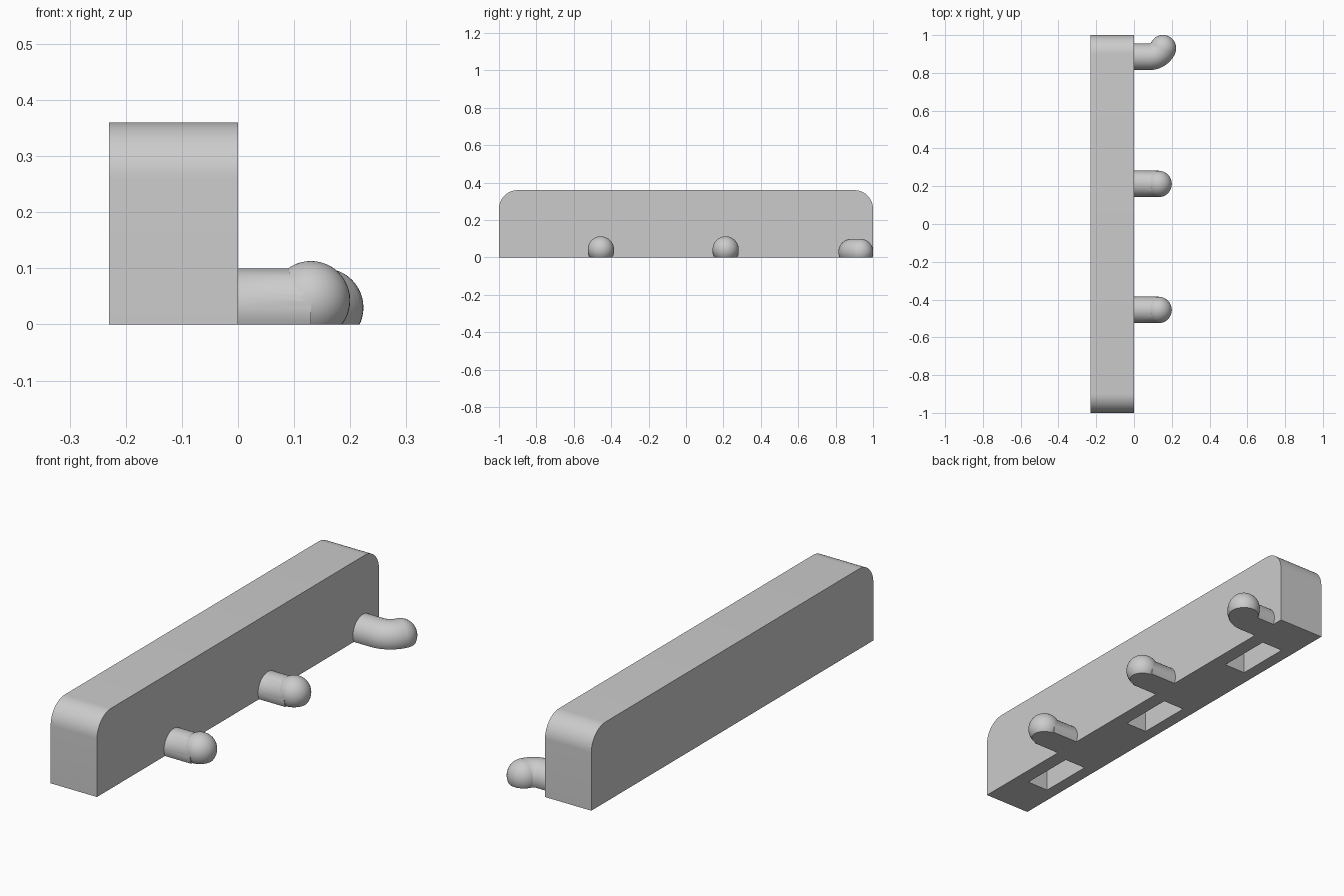
import bpy, bmesh, math
from mathutils import Vector

cube = bpy.data.objects.get("Cube")
if cube:
    bpy.data.objects.remove(cube, do_unlink=True)

grey = bpy.data.materials.new("light grey")
grey.use_nodes = True
COLOR = (0.6, 0.6, 0.6, 1)
grey.diffuse_color = COLOR
grey.node_tree.nodes["Principled BSDF"].inputs["Base Color"].default_value = COLOR


def make(name, bm):
    bmesh.ops.recalc_face_normals(bm, faces=bm.faces)
    mesh = bpy.data.meshes.new(name)
    bm.to_mesh(mesh)
    bm.free()
    mesh.materials.append(grey)
    obj = bpy.data.objects.new(name, mesh)
    bpy.context.collection.objects.link(obj)
    return obj


def box(name, lo, hi):
    bm = bmesh.new()
    bmesh.ops.create_cube(bm, size=1)
    for v in bm.verts:
        v.co = [l if c < 0 else h for c, l, h in zip(v.co, lo, hi)]
    return make(name, bm)


def select(obj):
    bpy.ops.object.select_all(action='DESELECT')
    obj.select_set(True)
    bpy.context.view_layer.objects.active = obj


def combine(obj, other, operation):
    """Apply a boolean and discard the helper object."""
    select(obj)
    mod = obj.modifiers.new("boolean", 'BOOLEAN')
    mod.operation, mod.object, mod.solver = operation, other, 'EXACT'
    bpy.ops.object.modifier_apply(modifier=mod.name)
    bpy.data.objects.remove(other, do_unlink=True)


def smooth(obj):
    select(obj)
    bpy.ops.object.shade_smooth_by_angle(angle=math.radians(30))


R = 0.07          # peg radius
SIDES = 40


def rod(name, path, z):
    """Round rod swept along a flat path, closed at both ends."""
    bm = bmesh.new()
    rings = []
    pts = [Vector((x, y, z)) for x, y in path]
    for i, p in enumerate(pts):
        d = (pts[min(i + 1, len(pts) - 1)] - pts[max(i - 1, 0)]).normalized()
        if i == 0 or (i == 1 and len(pts) > 2):
            d = Vector((1, 0, 0))
        side = Vector((-d.y, d.x, 0))
        rings.append([bm.verts.new(p + side * R * math.cos(a) + Vector((0, 0, R * math.sin(a))))
                      for a in (2 * math.pi * k / SIDES for k in range(SIDES))])
    for a, b in zip(rings, rings[1:]):
        for k in range(SIDES):
            n = (k + 1) % SIDES
            bm.faces.new((a[k], a[n], b[n], b[k]))
    bm.faces.new(rings[0])
    bm.faces.new(rings[-1])
    return make(name, bm)


def peg(name, path, ball_xy, ball_z):
    """Rod with a ball tip, cut flat at the ground."""
    obj = rod(name, path, 0.03)
    bm = bmesh.new()
    bmesh.ops.create_uvsphere(bm, u_segments=SIDES, v_segments=24, radius=R)
    bmesh.ops.translate(bm, verts=bm.verts, vec=(*ball_xy, ball_z))
    combine(obj, make("ball_helper", bm), 'UNION')
    combine(obj, box("floor_helper", (-1, -2, -1), (1, 2, 0)), 'DIFFERENCE')
    smooth(obj)


# Long bar with rounded upper ends
bar = box("bar", (-0.23, -1, 0), (0, 1, 0.36))
bm = bmesh.new()
bm.from_mesh(bar.data)
ends = [e for e in bm.edges
        if all(v.co.z > 0.3 for v in e.verts) and e.verts[0].co.y * e.verts[1].co.y > 0
        and abs(e.verts[0].co.x - e.verts[1].co.x) > 0.1]
bmesh.ops.bevel(bm, geom=ends, offset=0.1, segments=14, profile=0.5, affect='EDGES')
bm.to_mesh(bar.data)
bm.free()

# Rectangular sockets in the underside
for y in (-0.67, 0, 0.67):
    socket = box("socket_helper", (-0.173, y - 0.127, -0.1), (-0.066, y + 0.127, 0.18))
    combine(bar, socket, 'DIFFERENCE')
smooth(bar)

# Two straight pegs
for name, y in (("front_peg", -0.455), ("middle_peg", 0.212)):
    peg(name, [(0, y), (0.13, y)], (0.13, y), 0.043)

# Bent peg at the back
cx, cy, r = 0.082, 0.964, 0.079
arc = [(cx + r * math.cos(a), cy + r * math.sin(a))
       for a in (math.radians(-90 + 65 * i / 14) for i in range(15))]
peg("back_bent_peg", [(0, cy - r)] + arc, arc[-1], 0.03)
